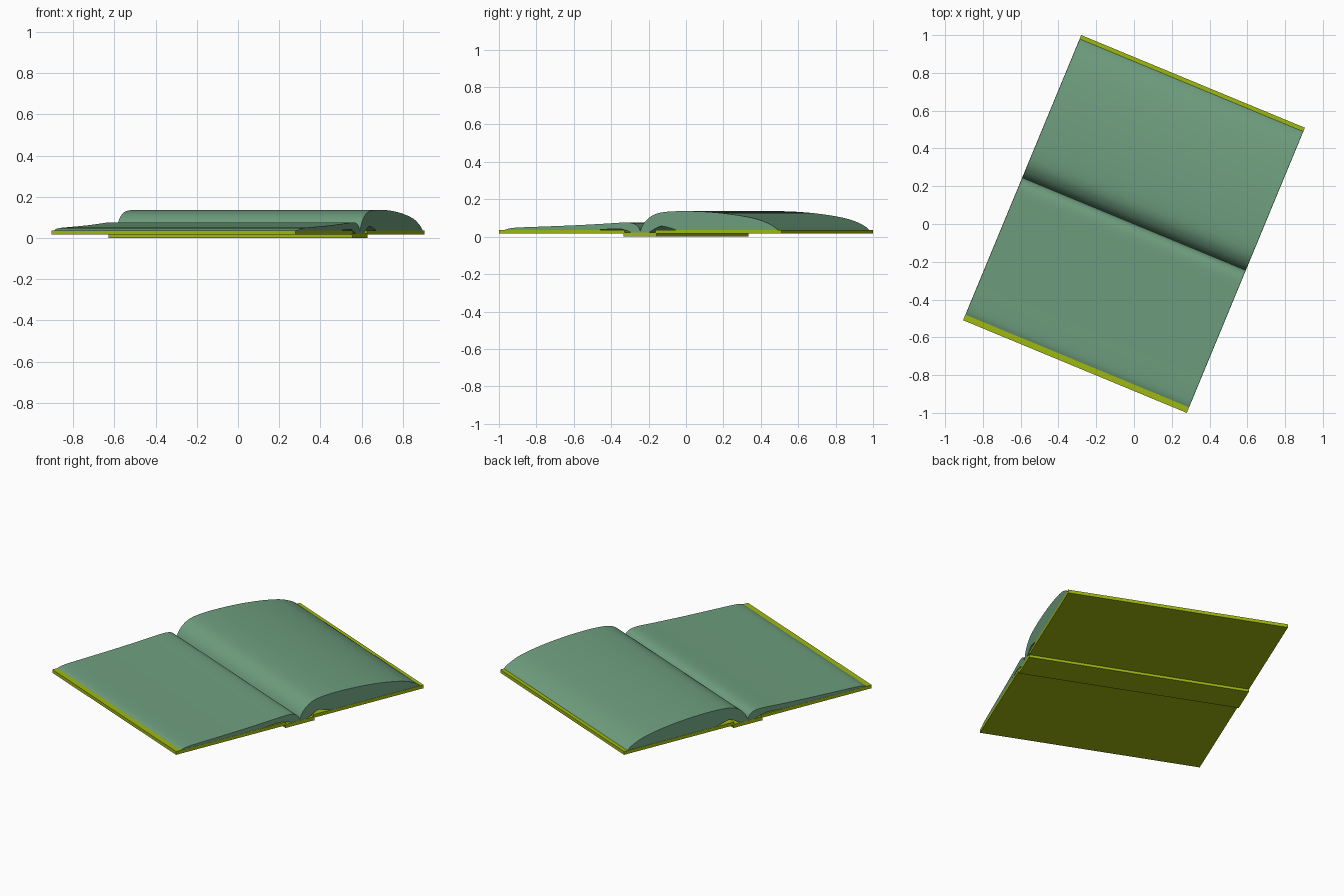
import bpy, bmesh, math
from mathutils import Vector
from mathutils.geometry import interpolate_bezier

if "Cube" in bpy.data.objects:
    bpy.data.objects.remove(bpy.data.objects["Cube"])

HALF_LENGTH = 0.641   # along the spine
HALF_WIDTH = 0.817    # across the open book
TURN = math.radians(-22.5)


def material(name, colour):
    mat = bpy.data.materials.new(name)
    mat.use_nodes = True
    mat.diffuse_color = (*colour, 1)
    mat.node_tree.nodes["Principled BSDF"].inputs["Base Color"].default_value = (*colour, 1)
    return mat


def smooth_path(points, steps=5):
    """Rounded path through the points."""
    pts = [Vector((a, b, 0)) for a, b in points]
    path = []
    for i in range(len(pts) - 1):
        p, q = pts[i], pts[i + 1]
        before, after = pts[max(i - 1, 0)], pts[min(i + 2, len(pts) - 1)]
        path += interpolate_bezier(p, p + (q - before) / 6, q - (after - p) / 6, q, steps)[:-1]
    path.append(pts[-1])
    return [(v.x, v.y) for v in path]


def extrude_profile(name, profile, half_length, mat):
    """Extrude a cross-section along the spine direction."""
    bm = bmesh.new()
    face = bm.faces.new([bm.verts.new((-half_length, w, z)) for w, z in profile])
    result = bmesh.ops.extrude_face_region(bm, geom=[face])
    moved = [g for g in result["geom"] if isinstance(g, bmesh.types.BMVert)]
    bmesh.ops.translate(bm, verts=moved, vec=(2 * half_length, 0, 0))
    # Keep both end caps of the block
    if not face.is_valid or len(bm.faces) < len(profile) + 2:
        bmesh.ops.holes_fill(bm, edges=[e for e in bm.edges if e.is_boundary])
    bmesh.ops.recalc_face_normals(bm, faces=bm.faces)
    mesh = bpy.data.meshes.new(name)
    bm.to_mesh(mesh)
    bm.free()
    mesh.materials.append(mat)
    obj = bpy.data.objects.new(name, mesh)
    obj.rotation_euler.z = TURN
    bpy.context.collection.objects.link(obj)
    return obj


def slab(name, w0, w1, z0, z1, mat):
    return extrude_profile(name, [(w0, z0), (w1, z0), (w1, z1), (w0, z1)], HALF_LENGTH, mat)


cover_mat = material("olive yellow cover", (0.35, 0.48, 0.005))
page_mat = material("soft green pages", (0.156, 0.342, 0.209))

# Hard cover: spine strip slightly below the two boards
slab("spine", -0.095, 0.095, 0, 0.022, cover_mat)
slab("back_board", 0.09, HALF_WIDTH, 0.016, 0.036, cover_mat)
slab("front_board", -HALF_WIDTH, -0.09, 0.016, 0.036, cover_mat)

# Page blocks: curved top, arched underside beside the spine
thick_top = [(0, 0.03), (0.015, 0.062), (0.04, 0.092), (0.08, 0.118), (0.14, 0.132),
             (0.25, 0.137), (0.4, 0.132), (0.55, 0.117), (0.68, 0.093), (0.76, 0.062), (0.795, 0.037)]
thick_under = [(0.21, 0.036), (0.16, 0.05), (0.12, 0.056), (0.085, 0.042), (0.05, 0.022)]
thin_top = [(0, 0.03), (-0.012, 0.053), (-0.04, 0.071), (-0.09, 0.076), (-0.2, 0.07),
            (-0.38, 0.061), (-0.6, 0.053), (-0.71, 0.049), (-0.76, 0.044), (-0.785, 0.036)]
thin_under = [(-0.25, 0.036), (-0.15, 0.042), (-0.1, 0.039), (-0.05, 0.022)]

for name, top, under in (("thick_page_block", thick_top, thick_under),
                         ("thin_page_block", thin_top, thin_under)):
    profile = smooth_path(top) + smooth_path(under) + [(0, 0.021)]
    block = extrude_profile(name, profile, HALF_LENGTH - 0.001, page_mat)
    bpy.ops.object.select_all(action="DESELECT")
    block.select_set(True)
    bpy.context.view_layer.objects.active = block
    bpy.ops.object.shade_smooth_by_angle(angle=math.radians(35))
